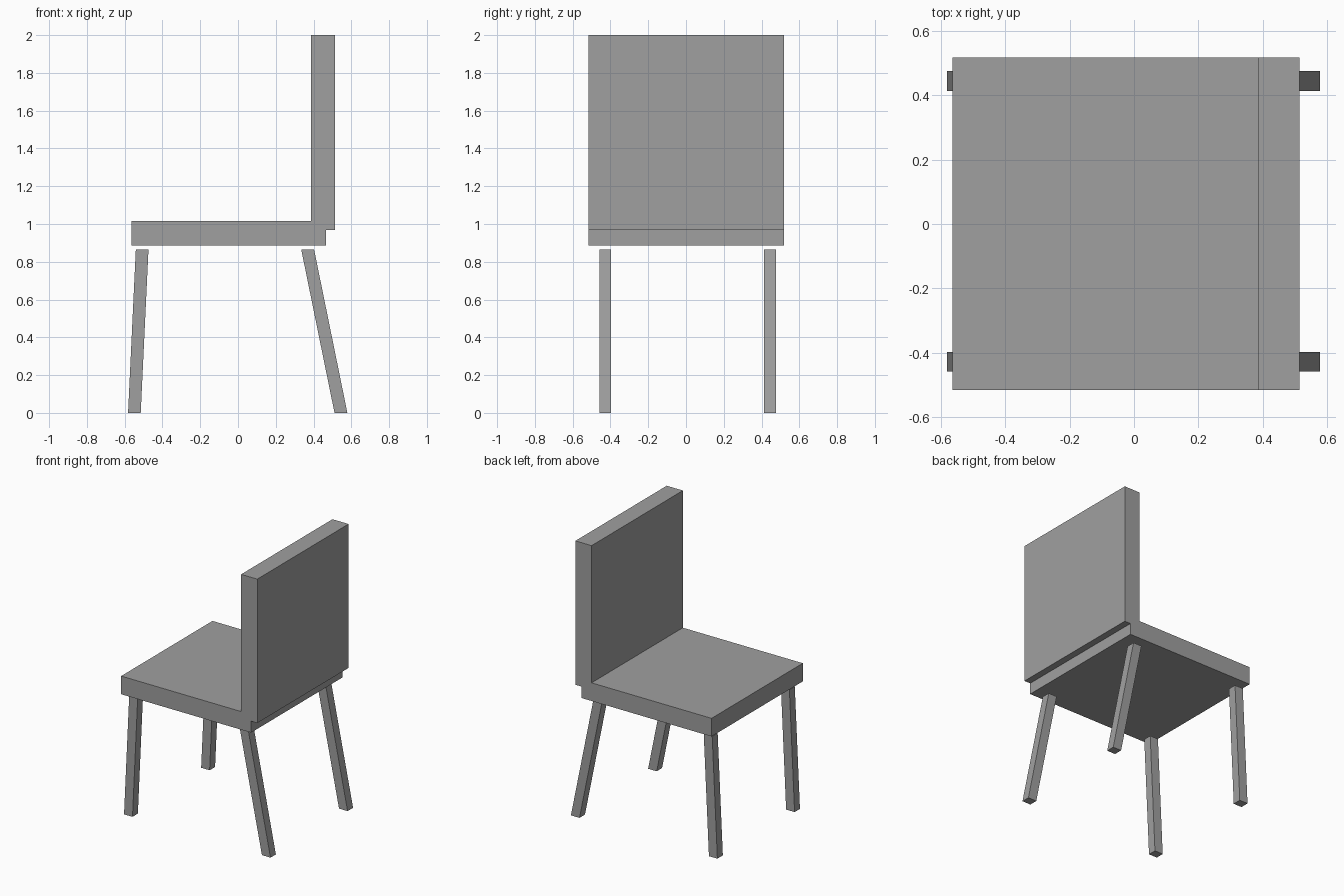
import bpy
import bmesh

cube = bpy.data.objects.get("Cube")
if cube:
    bpy.data.objects.remove(cube, do_unlink=True)

GREY = (0.35, 0.35, 0.35, 1.0)
grey = bpy.data.materials.new("plain_grey")
grey.use_nodes = True
grey.diffuse_color = GREY
grey.node_tree.nodes["Principled BSDF"].inputs["Base Color"].default_value = GREY


def block(name, x, y, z, lean=0.0):
    """Box between (min, max) ranges; its top is shifted along x by lean."""
    bm = bmesh.new()
    bmesh.ops.create_cube(bm, size=1)
    for v in bm.verts:
        top = v.co.z > 0
        v.co = (x[v.co.x > 0] + lean * top, y[v.co.y > 0], z[top])
    mesh = bpy.data.meshes.new(name)
    bm.to_mesh(mesh)
    bm.free()
    mesh.materials.append(grey)
    obj = bpy.data.objects.new(name, mesh)
    bpy.context.collection.objects.link(obj)
    return obj


# Seat slab and upright backrest, which overhangs the seat's rear edge
WIDTH = (-0.516, 0.518)
block("seat", (-0.565, 0.465), WIDTH, (0.887, 1.017))
block("backrest", (0.386, 0.514), WIDTH, (0.969, 2.0))

# Leaning legs, stopping just short of the seat
for side, y in (("near", (-0.459, -0.398)), ("far", (0.414, 0.476))):
    block("seat_leg_" + side, (-0.582, -0.515), y, (0.0, 0.864), lean=0.041)
    block("backrest_leg_" + side, (0.511, 0.579), y, (0.0, 0.864), lean=-0.176)
